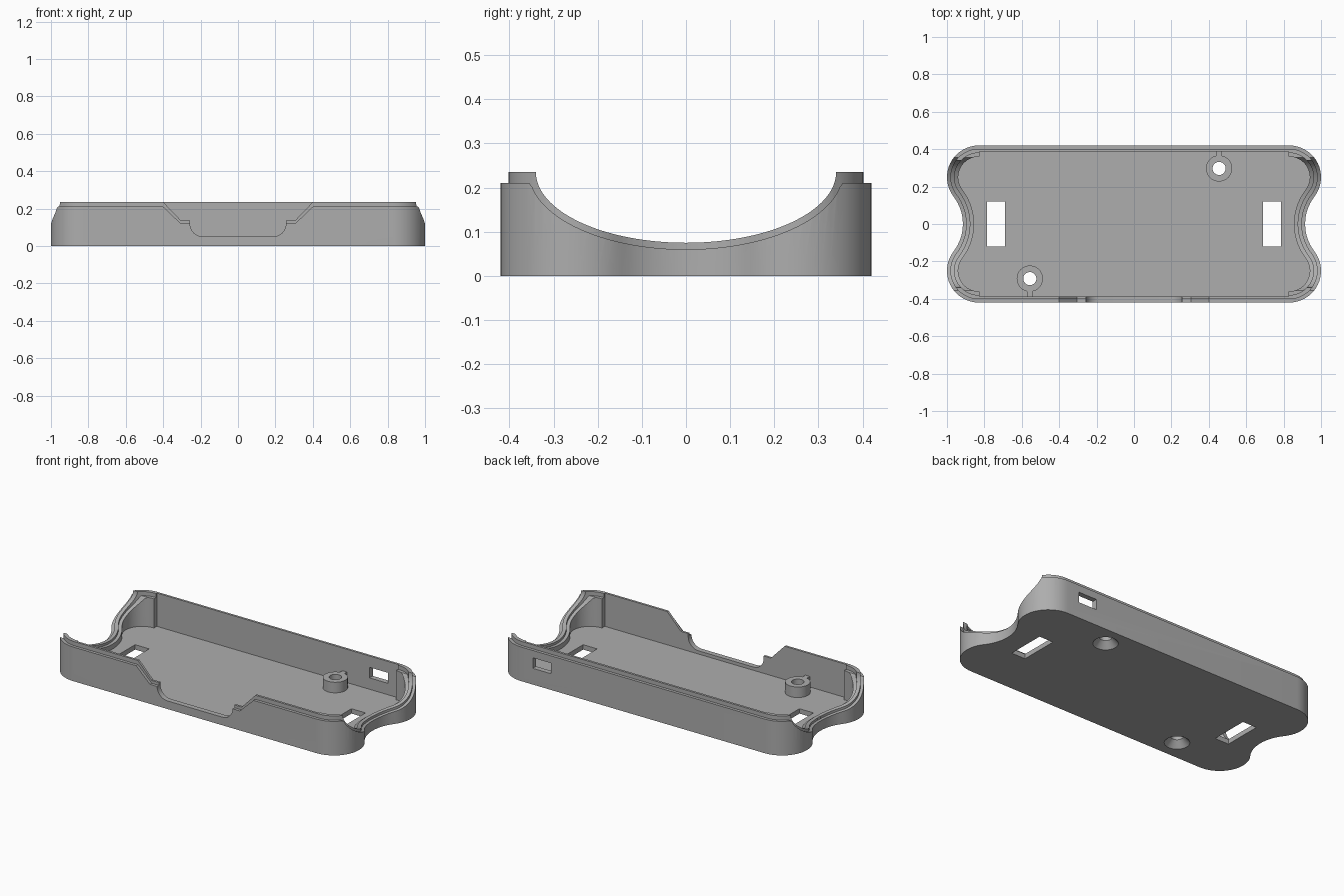
import bpy, bmesh, math
from mathutils import Matrix

if "Cube" in bpy.data.objects:
    bpy.data.objects.remove(bpy.data.objects["Cube"])

FLOOR, RIM, LIP = 0.03, 0.21, 0.235

plastic = bpy.data.materials.new("grey_plastic")
plastic.use_nodes = True
plastic.diffuse_color = (0.42, 0.42, 0.42, 1)
plastic.node_tree.nodes["Principled BSDF"].inputs["Base Color"].default_value = (0.42, 0.42, 0.42, 1)


def finish(name, bm):
    bmesh.ops.recalc_face_normals(bm, faces=bm.faces)
    mesh = bpy.data.meshes.new(name)
    bm.to_mesh(mesh)
    bm.free()
    mesh.materials.append(plastic)
    ob = bpy.data.objects.new(name, mesh)
    bpy.context.collection.objects.link(ob)
    return ob


def prism(name, points, lo, hi, axis="z"):
    """Extrude a 2D profile along an axis."""
    place = {"x": lambda a, b: (lo, a, b), "y": lambda a, b: (a, lo, b), "z": lambda a, b: (a, b, lo)}[axis]
    step = {"x": (hi - lo, 0, 0), "y": (0, hi - lo, 0), "z": (0, 0, hi - lo)}[axis]
    bm = bmesh.new()
    face = bm.faces.new([bm.verts.new(place(a, b)) for a, b in points])
    out = bmesh.ops.extrude_face_region(bm, geom=[face])
    bmesh.ops.translate(bm, vec=step, verts=[g for g in out["geom"] if isinstance(g, bmesh.types.BMVert)])
    return finish(name, bm)


def box(name, x0, x1, y0, y1, z0, z1):
    return prism(name, [(x0, y0), (x1, y0), (x1, y1), (x0, y1)], z0, z1)


def cone(name, x, y, z0, z1, r0, r1):
    bm = bmesh.new()
    bmesh.ops.create_cone(bm, cap_ends=True, segments=40, radius1=r0, radius2=r1, depth=z1 - z0,
                          matrix=Matrix.Translation((x, y, (z0 + z1) / 2)))
    return finish(name, bm)


def combine(ob, other, operation):
    """Apply a boolean and discard the helper."""
    mod = ob.modifiers.new("bool", "BOOLEAN")
    mod.operation, mod.solver, mod.object = operation, "EXACT", other
    bpy.context.view_layer.objects.active = ob
    bpy.ops.object.modifier_apply(modifier=mod.name)
    bpy.data.objects.remove(other)


def arc(cx, cy, rx, ry, a0, a1, n):
    angles = [math.radians(a0 + (a1 - a0) * i / n) for i in range(n + 1)]
    return [(cx + rx * math.cos(a), cy + ry * math.sin(a)) for a in angles]


def outline(d):
    """Rounded lobes joined by concave ends, inset by d."""
    tangent = math.degrees(math.atan2(0.25, 0.325))
    quarter = arc(0.83, 0.25, 0.17 - d, 0.17 - d, 90, -tangent, 18)
    quarter += arc(1.155, 0, 0.24 + d, 0.24 + d, 180 - tangent, 180, 8)[1:]
    end = quarter + [(x, -y) for x, y in reversed(quarter[:-1])]
    return end + [(-x, y) for x, y in reversed(end)]


def end_profile(a, b, top):
    curve = arc(0, LIP, a, b, 180, 360, 64)
    curve = [p for p in curve if p[1] < top - 0.001]
    return [(-0.5, 0.4), (-0.5, top), (-a, top)] + curve + [(a, top), (0.5, top), (0.5, 0.4)]


def notch_profile(top, step):
    left = [(-0.4 - (0.4 - top), 0.4), (-0.4, top), (-0.306, step), (-0.257, step)]
    left += arc(-0.187, 0.12, 0.07, 0.07, 180, 270, 10)
    return left + [(-x, z) for x, z in reversed(left)]


def cut_ends(ob, a, b, top, inset=None):
    for lo, hi in ((0.82, 1.1), (-1.1, -0.82)):
        cutter = prism("end_cutter", end_profile(a, b, top), lo, hi, "x")
        if inset:
            combine(cutter, prism("limit", outline(inset), 0.01, 0.5), "INTERSECT")
        combine(ob, cutter, "DIFFERENCE")


# Outer wall with scooped ends and front notch
tray = prism("case_tray", outline(0), 0, RIM)
cut_ends(tray, 0.355, 0.175, RIM)
combine(tray, prism("notch", notch_profile(RIM, 0.12), -0.6, -0.3, "y"), "DIFFERENCE")

# Raised inner lip
lip = prism("lip", outline(0.018), 0.01, LIP)
cut_ends(lip, 0.34, 0.16, LIP)
combine(lip, prism("notch", notch_profile(LIP, 0.137), -0.6, -0.3, "y"), "DIFFERENCE")
combine(tray, lip, "UNION")

# Ledge inside the ends
cut_ends(tray, 0.355, 0.175, RIM, 0.04)

# Cavity
cavity = prism("cavity", outline(0.06), FLOOR, 0.5)
combine(cavity, box("cavity_middle", -0.825, 0.825, -0.388, 0.388, FLOOR, 0.5), "UNION")
combine(tray, cavity, "DIFFERENCE")

# Strap slots in the floor and window in the back wall
for x in (-0.737, 0.737):
    combine(tray, box("slot", x - 0.048, x + 0.048, -0.12, 0.12, -0.1, 0.1), "DIFFERENCE")
combine(tray, box("window", 0.625, 0.75, 0.3, 0.5, 0.1, 0.165), "DIFFERENCE")

# Screw bosses with wall ribs and countersunk holes
for x, y in ((0.455, 0.297), (-0.557, -0.292)):
    side = math.copysign(1, y)
    ys = sorted((side * 0.35, side * 0.4))
    combine(tray, cone("boss", x, y, 0.01, 0.095, 0.07, 0.07), "UNION")
    combine(tray, box("rib", x - 0.015, x + 0.015, *ys, 0.015, 0.095), "UNION")
    combine(tray, cone("hole", x, y, -0.1, 0.2, 0.035, 0.035), "DIFFERENCE")
    combine(tray, cone("countersink", x, y, -0.02, 0.04, 0.09, 0.034), "DIFFERENCE")

bpy.ops.object.select_all(action="DESELECT")
tray.select_set(True)
bpy.context.view_layer.objects.active = tray
bpy.ops.object.shade_smooth_by_angle(angle=math.radians(30))
